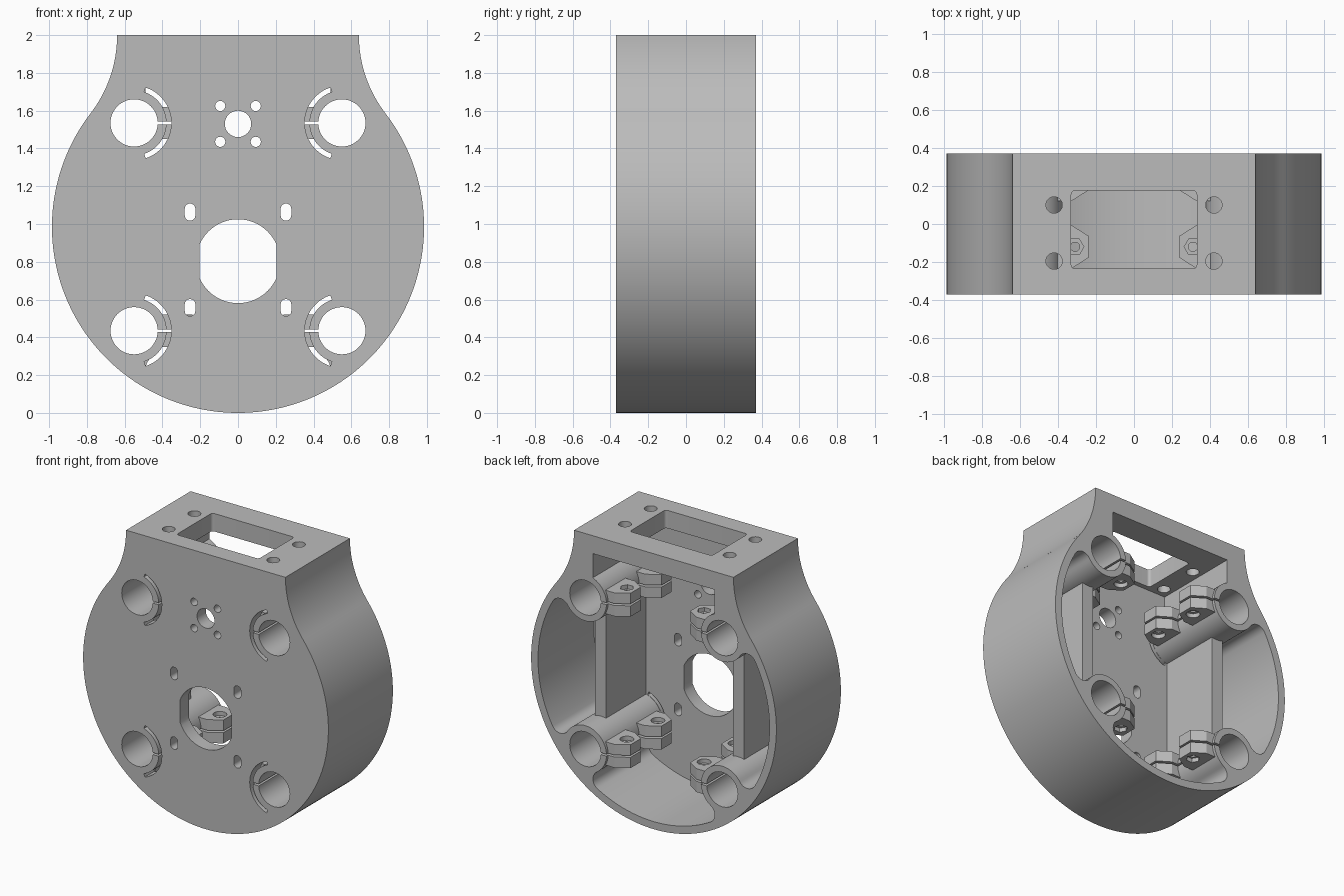
import bpy, bmesh
from math import sin, cos, acos, atan2, radians, degrees, hypot

if "Cube" in bpy.data.objects:
    bpy.data.objects.remove(bpy.data.objects["Cube"], do_unlink=True)

HALF = 0.37                 # half depth of the housing
PLATE = -0.27               # inner side of the front plate
CX, CZ, R_OUT, R_IN = 0, 0.985, 0.985, 0.93
TUBE_X, TUBE_Z, TUBE_R, BORE_R = 0.55, (0.435, 1.535), 0.17, 0.125
FILLET = 0.07

grey = bpy.data.materials.new("plain_grey")
grey.use_nodes = True
grey.diffuse_color = (0.5, 0.5, 0.5, 1)
grey.node_tree.nodes["Principled BSDF"].inputs["Base Color"].default_value = (0.5, 0.5, 0.5, 1)


def arc(x, y, r, a, b, n=24):
    return [(x + r * cos(radians(a + (b - a) * i / n)),
             y + r * sin(radians(a + (b - a) * i / n))) for i in range(n + 1)]


def circle(x, y, r, n=32):
    return arc(x, y, r, 0, 360, n)[:-1]


def rounded(x, y, w, h, r):
    pts = []
    for i, (sx, sy) in enumerate(((1, 1), (-1, 1), (-1, -1), (1, -1))):
        pts += arc(x + sx * (w / 2 - r), y + sy * (h / 2 - r), r, 90 * i, 90 * i + 90, 8)
    return pts


def rect(x0, x1, y0, y1):
    return [(x0, y0), (x1, y0), (x1, y1), (x0, y1)]


def flip(pts, s):
    return [(s * x, y) for x, y in pts]


def mirrored(half):
    return half + [(-x, y) for x, y in reversed(half)]


def prism(name, pts, lo, hi, axis="y"):
    """Extrude a flat outline along y or z."""
    clean = []
    for p in pts:
        if all(hypot(p[0] - q[0], p[1] - q[1]) > 1e-4 for q in clean[-1:] + clean[:1]):
            clean.append(p)
    bm = bmesh.new()
    verts = [bm.verts.new((u, lo, v) if axis == "y" else (u, v, lo)) for u, v in clean]
    face = bm.faces.new(verts)
    ext = bmesh.ops.extrude_face_region(bm, geom=[face])
    move = (0, hi - lo, 0) if axis == "y" else (0, 0, hi - lo)
    bmesh.ops.translate(bm, vec=move, verts=[g for g in ext["geom"] if isinstance(g, bmesh.types.BMVert)])
    bmesh.ops.recalc_face_normals(bm, faces=bm.faces)
    mesh = bpy.data.meshes.new(name)
    bm.to_mesh(mesh)
    bm.free()
    mesh.materials.append(grey)
    ob = bpy.data.objects.new(name, mesh)
    bpy.context.collection.objects.link(ob)
    return ob


def combine(op, name, *args):
    """Add or cut a prism on the housing."""
    tool = prism(name, *args)
    tool.hide_render = True
    mod = housing.modifiers.new(name, "BOOLEAN")
    mod.operation, mod.solver, mod.object = op, "EXACT", tool
    bpy.ops.object.modifier_apply(modifier=mod.name)
    bpy.data.objects.remove(tool, do_unlink=True)


def cut(*args):
    combine("DIFFERENCE", *args)


def add(*args):
    combine("UNION", *args)


# Outer shell: round drum flowing into a flat-topped neck
neck_r, neck_x = 0.68, 1.32
t = degrees(atan2(2 - CZ, neck_x))
outline = arc(CX, CZ, R_OUT, -90, t, 72) + arc(neck_x, 2, neck_r, 180 + t, 180, 20)
housing = prism("housing", mirrored(outline), -HALF, HALF)
bpy.ops.object.select_all(action="DESELECT")
housing.select_set(True)
bpy.context.view_layer.objects.active = housing

# Rear cavity, following the four tubes with filleted corners
a, b, d = R_IN - FILLET, TUBE_R + FILLET, hypot(TUBE_X, TUBE_Z[1] - CZ)
phi = 45 - degrees(acos((a * a + d * d - b * b) / (2 * a * d)))
fx, fz = a * cos(radians(phi)), a * sin(radians(phi))
beta = degrees(atan2(TUBE_Z[1] - CZ - fz, TUBE_X - fx)) - 180   # tube to fillet, negative
beta = abs(beta)
side_x = 0.49
side_a = degrees(acos((side_x - TUBE_X) / TUBE_R))
lo_z, hi_z = TUBE_Z
cavity = (arc(CX, CZ, R_IN, -90, phi - 90)
          + arc(fz, CZ - fx, FILLET, phi - 90, 90 - beta, 12)
          + arc(TUBE_X, lo_z, TUBE_R, 270 - beta, beta, 40)
          + arc(fx, CZ - fz, FILLET, 180 + beta, 360 - phi, 12)
          + arc(CX, CZ, R_IN, -phi, phi)
          + arc(fx, CZ + fz, FILLET, phi, 180 - beta, 12)
          + arc(TUBE_X, hi_z, TUBE_R, 360 - beta, side_a, 40)
          + [(side_x, 1.87)])
cut("cavity", mirrored(cavity), PLATE, HALF + 0.1)

# Upright walls joining the tubes, and the clamp ears
EAR_H, EAR_Y = 0.085, (-0.12, 0.235)
for s in (1, -1):
    add("side_wall", rect(*sorted((s * 0.51, s * 0.6)), 0.58, 1.39), PLATE - 0.03, 0.19)
    for z in TUBE_Z:
        for y in EAR_Y:
            ear = [(0.44, y - 0.115), (0.33, y - 0.115), (0.24, y - 0.058),
                   (0.24, y + 0.058), (0.33, y + 0.115), (0.44, y + 0.115)]
            add("clamp_ear", flip(ear, s), z - EAR_H, z + EAR_H, "z")

# Tube bores, clamp slits, relief slots and clamp bolt holes
for s in (1, -1):
    for z in TUBE_Z:
        cut("tube_bore", flip(circle(TUBE_X, z, BORE_R, 48), s), -0.5, 0.5)
        slot = arc(TUBE_X, z, 0.197, 108, 252) + arc(TUBE_X, z, 0.172, 252, 108)
        cut("relief_slot", flip(slot, s), -0.5, PLATE + 0.01)
        cut("plate_slit", flip(rect(0.36, 0.45, z - 0.007, z + 0.007), s), -0.5, PLATE + 0.01)
        cut("clamp_slit", flip(rect(0.2, 0.45, z - 0.007, z + 0.007), s), PLATE + 0.005, 0.5)
        for y in EAR_Y:
            cut("bolt_hole", circle(s * 0.31, y, 0.024, 20), z - 0.12, z + 0.12, "z")
            nut = 6 if z == hi_z else 24
            head = 30 - nut
            cut("top_pocket", circle(s * 0.31, y, 0.046, nut), z + 0.055, z + 0.12, "z")
            cut("bottom_pocket", circle(s * 0.31, y, 0.046, head), z - 0.12, z - 0.055, "z")

# Front plate openings
FRONT = (-0.5, PLATE + 0.02)
bow = degrees(acos(0.205 / 0.222))
cut("main_opening", arc(0, 0.803, 0.222, bow, 180 - bow) + arc(0, 0.803, 0.222, 180 + bow, 360 - bow), *FRONT)
cut("shaft_hole", circle(0, 1.53, 0.07), *FRONT)
for s in (1, -1):
    for z in (1.435, 1.625):
        cut("small_hole", circle(s * 0.094, z, 0.027, 20), *FRONT)
    for z in (0.557, 1.063):
        cut("screw_slot", rounded(s * 0.254, z, 0.056, 0.09, 0.027), *FRONT)

# Top window and mounting holes
cut("top_window", rounded(0, -0.03, 0.66, 0.41, 0.02), 1.8, 2.1, "z")
for x in (-0.42, 0.42):
    for y in (-0.195, 0.1):
        cut("mount_hole", circle(x, y, 0.043, 24), 1.8, 2.1, "z")

bpy.ops.object.shade_smooth_by_angle(angle=radians(30))
